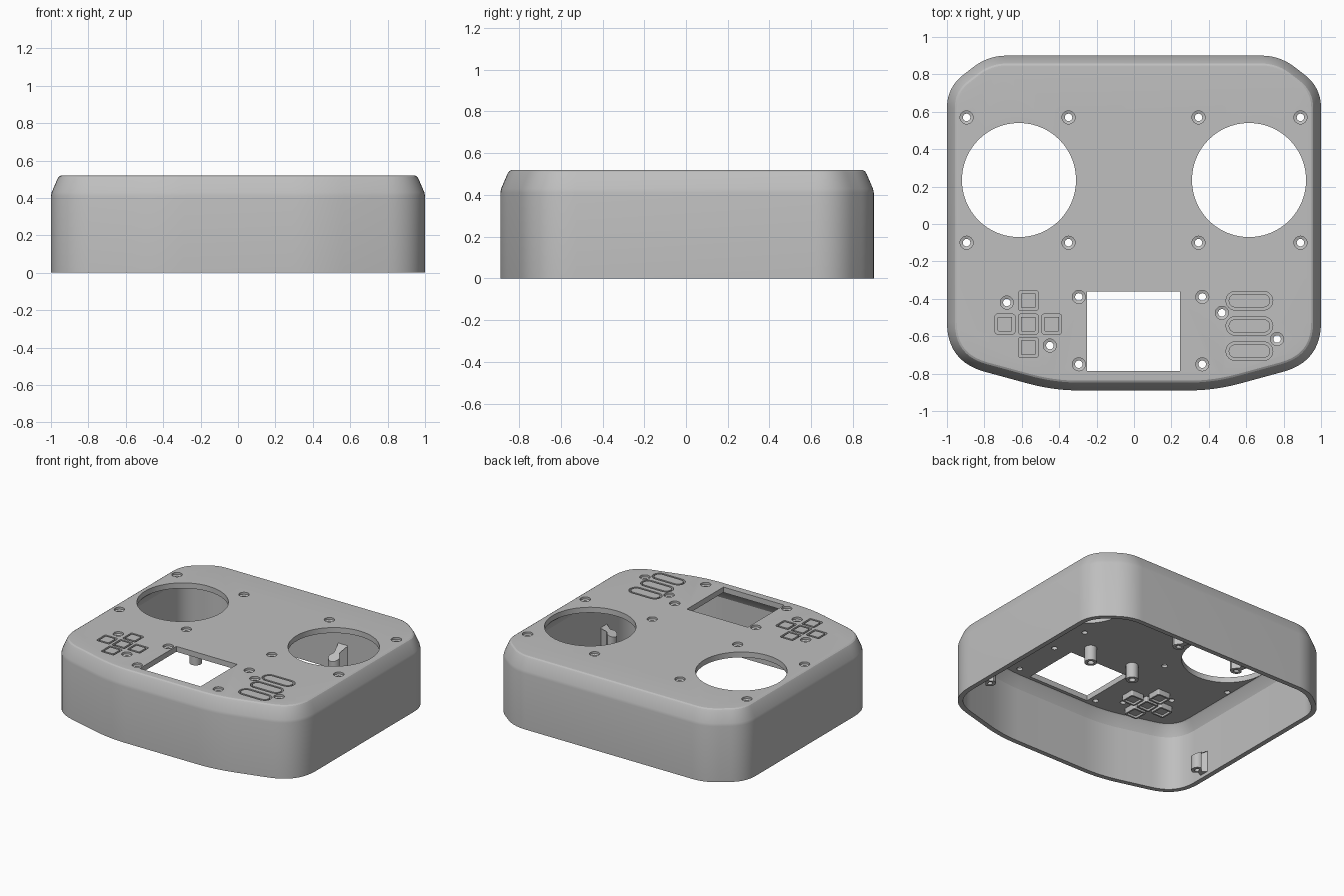
import bpy, bmesh, math
from mathutils import Vector

if "Cube" in bpy.data.objects:
    bpy.data.objects.remove(bpy.data.objects["Cube"])

H, ROOF, WALL = 0.52, 0.48, 0.035

grey = bpy.data.materials.new("plastic grey")
grey.diffuse_color = (0.52, 0.52, 0.52, 1)
grey.use_nodes = True
grey.node_tree.nodes["Principled BSDF"].inputs["Base Color"].default_value = grey.diffuse_color


def loft(bm, rings, cyclic=False):
    """Skin equal-length rings of 3D points; cap both ends, or close the loop."""
    vs = [[bm.verts.new(p) for p in r] for r in rings]
    n = len(vs[0])
    pairs = list(zip(vs, vs[1:])) + ([(vs[-1], vs[0])] if cyclic else [])
    for a, b in pairs:
        for i in range(n):
            j = (i + 1) % n
            bm.faces.new((a[i], a[j], b[j], b[i]))
    if not cyclic:
        bm.faces.new(vs[0][::-1])
        bm.faces.new(vs[-1])


def finish(bm, name):
    bmesh.ops.recalc_face_normals(bm, faces=bm.faces)
    me = bpy.data.meshes.new(name)
    bm.to_mesh(me)
    bm.free()
    me.materials.append(grey)
    ob = bpy.data.objects.new(name, me)
    bpy.context.collection.objects.link(ob)
    return ob


def activate(ob):
    bpy.ops.object.select_all(action='DESELECT')
    ob.select_set(True)
    bpy.context.view_layer.objects.active = ob


def smooth(ob):
    activate(ob)
    bpy.ops.object.shade_smooth_by_angle(angle=math.radians(25))


def at(pts, z):
    return [(p[0], p[1], z) for p in pts]


def circle(x, y, r, n=24):
    return [(x + r * math.cos(2 * math.pi * i / n), y + r * math.sin(2 * math.pi * i / n)) for i in range(n)]


def round_rect(x, y, a, b, r, n=6):
    pts = []
    for k, (sx, sy) in enumerate(((1, 1), (-1, 1), (-1, -1), (1, -1))):
        for i in range(n + 1):
            t = math.pi / 2 * (k + i / n)
            pts.append((x + sx * (a - r) + r * math.cos(t), y + sy * (b - r) + r * math.sin(t)))
    return pts


def outline():
    """Symmetric case outline: corners softened by a tangent length."""
    half = [(0.43, -0.89, 0.14), (1, -0.735, 0.21), (1, 0.73, 0.11), (0.78, 0.90, 0.10)]
    corners = half + [(-x, y, t) for x, y, t in reversed(half)]
    pts = []
    for i, (x, y, t) in enumerate(corners):
        c = Vector((x, y))
        p = Vector(corners[i - 1][:2])
        q = Vector(corners[(i + 1) % len(corners)][:2])
        a, b = c + (p - c).normalized() * t, c + (q - c).normalized() * t
        for k in range(11):
            u = k / 10
            pts.append(a * (1 - u) ** 2 + c * 2 * u * (1 - u) + b * u * u)
    return pts


def inset(pts, d):
    out = []
    for i, p in enumerate(pts):
        e1 = (p - pts[i - 1]).normalized()
        e2 = (pts[(i + 1) % len(pts)] - p).normalized()
        n1, n2 = Vector((-e1.y, e1.x)), Vector((-e2.y, e2.x))
        out.append(p + (n1 + n2) * (d / (1 + n1.dot(n2))))
    return out


# Hollow case, open underneath, with sloped and rounded top rim
base = outline()
profile = [(WALL + 0.045, ROOF), (WALL + 0.035, 0.47), (WALL, 0.40), (WALL, 0), (0, 0), (0, 0.41),
           (0.004, 0.43), (0.034, 0.5), (0.042, 0.513), (0.052, 0.519), (0.062, H)]
bm = bmesh.new()
loft(bm, [at(inset(base, d), z) for d, z in profile])
case = finish(bm, "case")

# Openings cut through the top
pads = [(-0.565 + 0.125 * i, -0.535 + 0.125 * j) for i, j in ((0, 0), (1, 0), (-1, 0), (0, 1), (0, -1))]
slots = [(0.617, y) for y in (-0.41, -0.545, -0.68)]
buttons = [(x, y, 0.053, 0.053, 0.012) for x, y in pads] + [(x, y, 0.125, 0.05, 0.0499) for x, y in slots]
screws = [(x, y) for x in (-0.895, -0.35, 0.345, 0.89) for y in (-0.10, 0.57)]
screws += [(x, y) for x in (-0.295, 0.365) for y in (-0.75, -0.39)]
screws += [(-0.68, -0.42), (-0.45, -0.65), (0.47, -0.475), (0.765, -0.615)]

bm = bmesh.new()
for s in (-1, 1):
    c = circle(s * 0.615, 0.235, 0.305, 96)
    loft(bm, [at(c, 0.44), at(c, 0.56)])
win = [(-0.25, -0.785), (0.245, -0.785), (0.245, -0.36), (-0.25, -0.36)]
loft(bm, [at(win, 0.44), at(win, 0.56)])
for x, y in screws:
    loft(bm, [at(circle(x, y, r), z) for r, z in ((0.02, 0.44), (0.02, 0.5), (0.035, 0.505), (0.035, 0.56))])
# Grooves around each button
for x, y, a, b, r in buttons:
    o = round_rect(x, y, a, b, r)
    i = round_rect(x, y, a - 0.014, b - 0.014, max(r - 0.014, 0.006))
    loft(bm, [at(o, 0.492), at(o, 0.56), at(i, 0.56), at(i, 0.492)], cyclic=True)
cutter = finish(bm, "opening_cutter")
cutter.hide_render = True
mod = case.modifiers.new("openings", 'BOOLEAN')
mod.operation, mod.solver, mod.object = 'DIFFERENCE', 'EXACT', cutter
activate(case)
bpy.ops.object.modifier_apply(modifier=mod.name)
bpy.data.objects.remove(cutter)
smooth(case)

# Button backs standing out below the roof
bm = bmesh.new()
for x, y, a, b, r in buttons:
    o = round_rect(x, y, a, b, r)
    i = round_rect(x, y, a - 0.012, b - 0.012, max(r - 0.012, 0.006))
    loft(bm, [at(o, 0.483), at(o, 0.44), at(i, 0.44), at(i, 0.455)])
smooth(finish(bm, "button_backs"))

# Board posts hanging from the roof, with blind holes
bm = bmesh.new()
for x in (-0.18, 0.18):
    o, i = circle(x, -0.235, 0.042), circle(x, -0.235, 0.022)
    loft(bm, [at(o, 0.485), at(o, 0.37), at(i, 0.37), at(i, 0.45)])
smooth(finish(bm, "board_posts"))


# Screw bosses on the inner walls, sloped on top and rising to the wall
def wall_boss(bm, x, y, dx, dy, reach, r=0.042):
    o, top = [], []
    for k in range(25):
        t = math.atan2(dy, dx) + math.pi / 2 + math.pi * k / 24
        o.append((x + r * math.cos(t), y + r * math.sin(t)))
    for s in (-1, 1):
        o.append((x + dx * reach + s * dy * r, y + dy * reach - s * dx * r))
    for px, py in o:
        top.append((px, py, 0.15 + 0.5 * ((px - x) * dx + (py - y) * dy)))
    i = [(x + (px - x) * 0.5, y + (py - y) * 0.5) for px, py in o[:25]]
    ang = math.atan2(dy, dx)
    i = [(x + 0.02 * math.cos(ang + math.pi / 2 + 2 * math.pi * k / 27),
          y + 0.02 * math.sin(ang + math.pi / 2 + 2 * math.pi * k / 27)) for k in range(27)]
    loft(bm, [top, at(o, 0.025), at(i, 0.025), at(i, 0.1)])


bm = bmesh.new()
for s in (-1, 1):
    wall_boss(bm, s * 0.25, 0.765, 0, 1, 0.11)
    wall_boss(bm, s * 0.905, -0.42, s, 0, 0.07)
smooth(finish(bm, "wall_bosses"))
